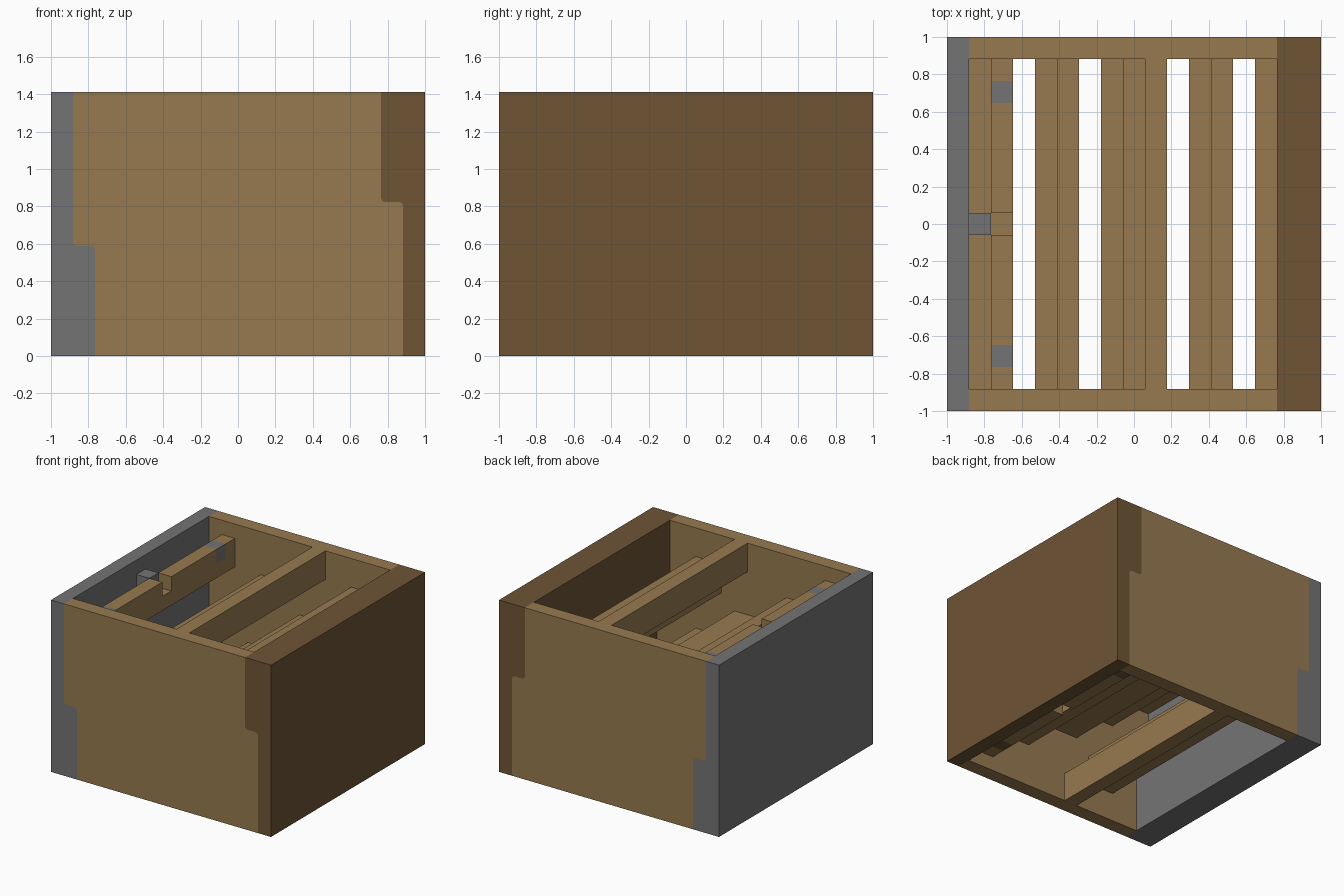
import bpy
import bmesh

if "Cube" in bpy.data.objects:
    bpy.data.objects.remove(bpy.data.objects["Cube"])

# The box is laid out on a cell grid: W wide and deep, H tall
W, H = 17, 12
CELL = 2 / W


def material(name, rgb):
    m = bpy.data.materials.new(name)
    m.use_nodes = True
    m.diffuse_color = (*rgb, 1)
    m.node_tree.nodes["Principled BSDF"].inputs["Base Color"].default_value = (*rgb, 1)
    return m


tan = material("tan wood", (0.31, 0.195, 0.081))
brown = material("dark brown wood", (0.158, 0.090, 0.036))
grey = material("grey wood", (0.175, 0.175, 0.175))


def turned(points):
    """Half a turn about the depth axis, in cells."""
    return [(W - x, H - z) for x, z in points]


def rect(x, z, w, h):
    return [(x, z), (x + w, z), (x + w, z + h), (x, z + h)]


def prism(name, points, y0, y1, mat):
    """Extrude an x-z profile in cells from y0 to y1."""
    bm = bmesh.new()
    verts = [bm.verts.new((x * CELL - 1, y0 * CELL - 1, z * CELL)) for x, z in points]
    face = bm.faces.new(verts)
    ext = bmesh.ops.extrude_face_region(bm, geom=[face])
    moved = [v for v in ext["geom"] if isinstance(v, bmesh.types.BMVert)]
    bmesh.ops.translate(bm, verts=moved, vec=(0, (y1 - y0) * CELL, 0))
    bmesh.ops.recalc_face_normals(bm, faces=bm.faces)
    mesh = bpy.data.meshes.new(name)
    bm.to_mesh(mesh)
    bm.free()
    mesh.materials.append(mat)
    ob = bpy.data.objects.new(name, mesh)
    bpy.context.collection.objects.link(ob)
    return ob


def pair(name, points, y0, y1, mats=(tan, tan)):
    """A part and its half-turned twin."""
    prism(name + "_a", points, y0, y1, mats[0])
    prism(name + "_b", turned(points), y0, y1, mats[1])


# Stepped joint line with eased corners, shared by walls and panels
r = 0.18
joint = [(16, 0), (16, 7 - r), (16 - r * 0.3, 7 - r * 0.3), (16 - r, 7),
         (15 + r, 7), (15 + r * 0.3, 7 + r * 0.3), (15, 7 + r), (15, H)]

# Side walls, stepped from one to two cells thick
pair("side_wall", joint + [(W, H), (W, 0)], 0, W, (brown, grey))

# Front and back panels between the side walls
for name, y in (("front_panel", 0), ("back_panel", W - 1)):
    prism(name, joint + turned(joint), y, y + 1, tan)

# Cross bars flush with the top and bottom rims
pair("rim_bar", rect(9, 10, 1, 2), 1, 16)


def slat(x, z):
    """Two cells wide, with the left cell one step lower."""
    return [(x, z), (x + 2, z), (x + 2, z + 2), (x + 1, z + 2), (x + 1, z + 1), (x, z + 1)]


# Inner slats stepping down across the box
pair("step_slat", slat(4, 7), 1, 16)
pair("cross_slat", slat(11, 8), 1, 16)
prism("middle_slat", [(7, 5), (9, 5), (9, 6), (10, 6), (10, 7), (8, 7), (8, 6), (7, 6)], 1, 16, tan)

# Notched end slats: low base, broken ridge, pins and a centre tab
pair("end_slat_base", rect(1, 9, 2, 1), 1, 16)
for i, (y0, y1) in enumerate(((1, 2), (3, 8), (9, 14), (15, 16))):
    pair("end_slat_ridge_%d" % i, rect(2, 10, 1, 1), y0, y1)
for i, y in enumerate((2, 14)):
    pair("locking_pin_%d" % i, rect(2, 10, 1, 1), y, y + 1, (grey, brown))
pair("centre_tab", rect(1, 10, 1, 1), 8, 9, (grey, brown))
